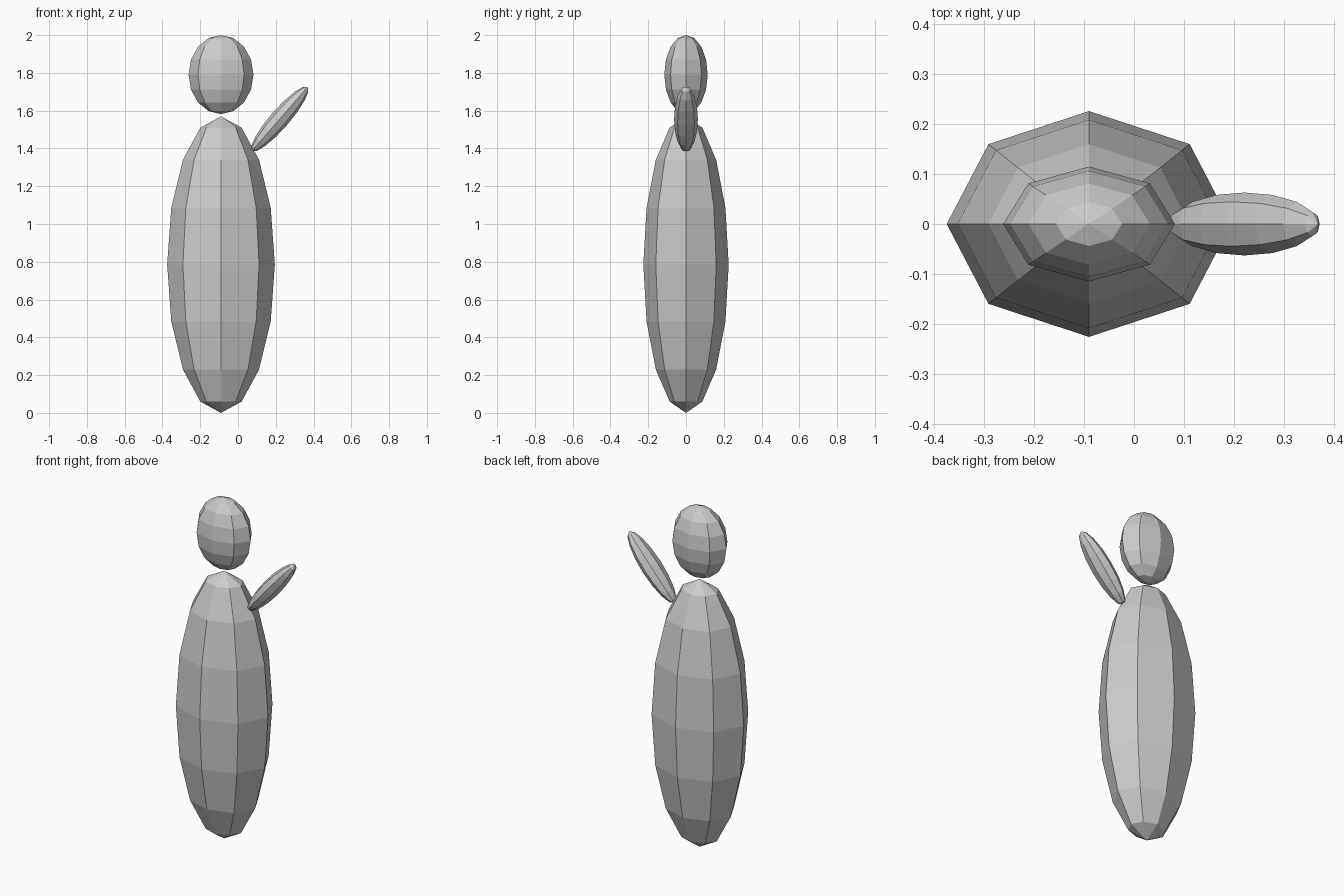
import bpy
import math

if "Cube" in bpy.data.objects:
    bpy.data.objects.remove(bpy.data.objects["Cube"])


def ellipsoid(name, centre, radii, tilt=0.0):
    """Flat-faced eight-sided ellipsoid, tilted in the front plane."""
    bpy.ops.mesh.primitive_uv_sphere_add(
        segments=8, ring_count=8, radius=1, location=centre,
        rotation=(0, math.radians(tilt), 0))
    ob = bpy.context.object
    ob.name = name
    ob.scale = radii
    return ob


# Long standing body
ellipsoid("body", (-0.09, 0, 0.785), (0.285, 0.226, 0.785))

# Floating head
ellipsoid("head", (-0.09, 0, 1.791), (0.172, 0.115, 0.209))

# Single raised arm
ellipsoid("raised_arm", (0.221, 0, 1.556), (0.05, 0.063, 0.225), tilt=41)
